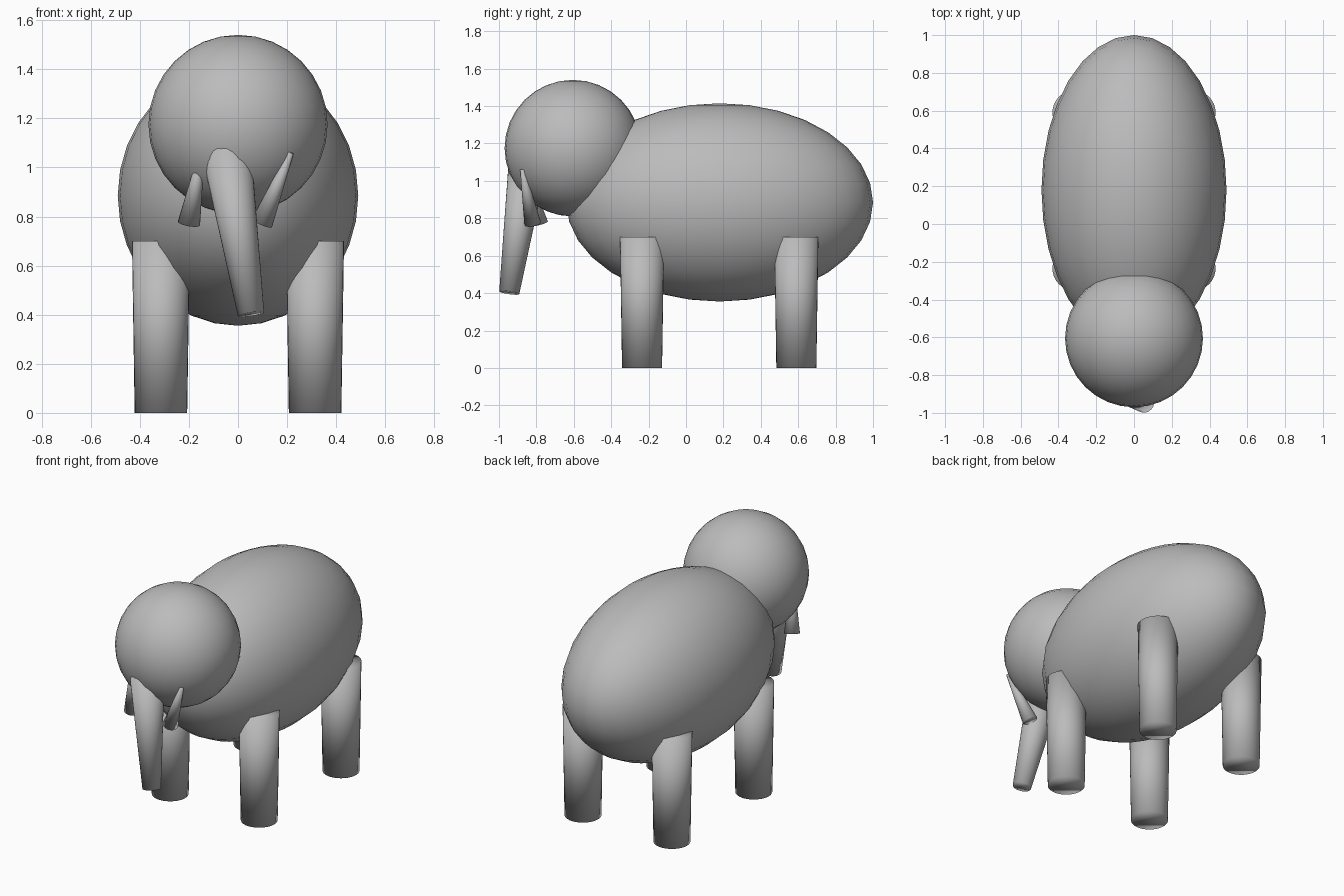
import bpy
from mathutils import Vector

cube = bpy.data.objects.get("Cube")
if cube:
    bpy.data.objects.remove(cube, do_unlink=True)

# One plain hide colour
hide = bpy.data.materials.new("grey")
hide.use_nodes = True
GREY = (0.5, 0.5, 0.5, 1)
hide.diffuse_color = GREY
hide.node_tree.nodes["Principled BSDF"].inputs["Base Color"].default_value = GREY


def finish(name):
    obj = bpy.context.object
    obj.name = obj.data.name = name
    obj.data.materials.append(hide)
    bpy.ops.object.shade_smooth()
    return obj


def ellipsoid(name, centre, radii):
    bpy.ops.mesh.primitive_uv_sphere_add(segments=32, ring_count=16, radius=1, location=centre)
    bpy.context.object.scale = radii
    return finish(name)


def limb(name, start, end, r_start, r_end, sides=32):
    """Tapered round limb running from start to end."""
    start, end = Vector(start), Vector(end)
    axis = end - start
    bpy.ops.mesh.primitive_cone_add(vertices=sides, radius1=r_start, radius2=r_end,
                                    depth=axis.length, location=(start + end) / 2,
                                    rotation=axis.to_track_quat('Z', 'Y').to_euler())
    return finish(name)


# Body and head
ellipsoid("body", (0, 0.18, 0.885), (0.49, 0.82, 0.53))
ellipsoid("head", (0, -0.605, 1.175), (0.365, 0.365, 0.365))

# Four legs, slightly wider at the top
for side, x in (("left", 0.314), ("right", -0.314)):
    for place, y in (("front", -0.235), ("back", 0.59)):
        limb(f"{place}_{side}_leg", (x, y, 0), (x, y, 0.7), 0.107, 0.118)

# Trunk hangs down and swings to one side
limb("trunk", (0.053, -0.945, 0.402), (-0.055, -0.842, 1.12), 0.054, 0.105)

# Tusks, wide at the lower end, rooted in the head
limb("left_tusk", (0.097, -0.82, 0.773), (0.215, -0.875, 1.06), 0.045, 0.012)
limb("right_tusk", (-0.2, -0.783, 0.772), (-0.148, -0.86, 1.06), 0.046, 0.012)
